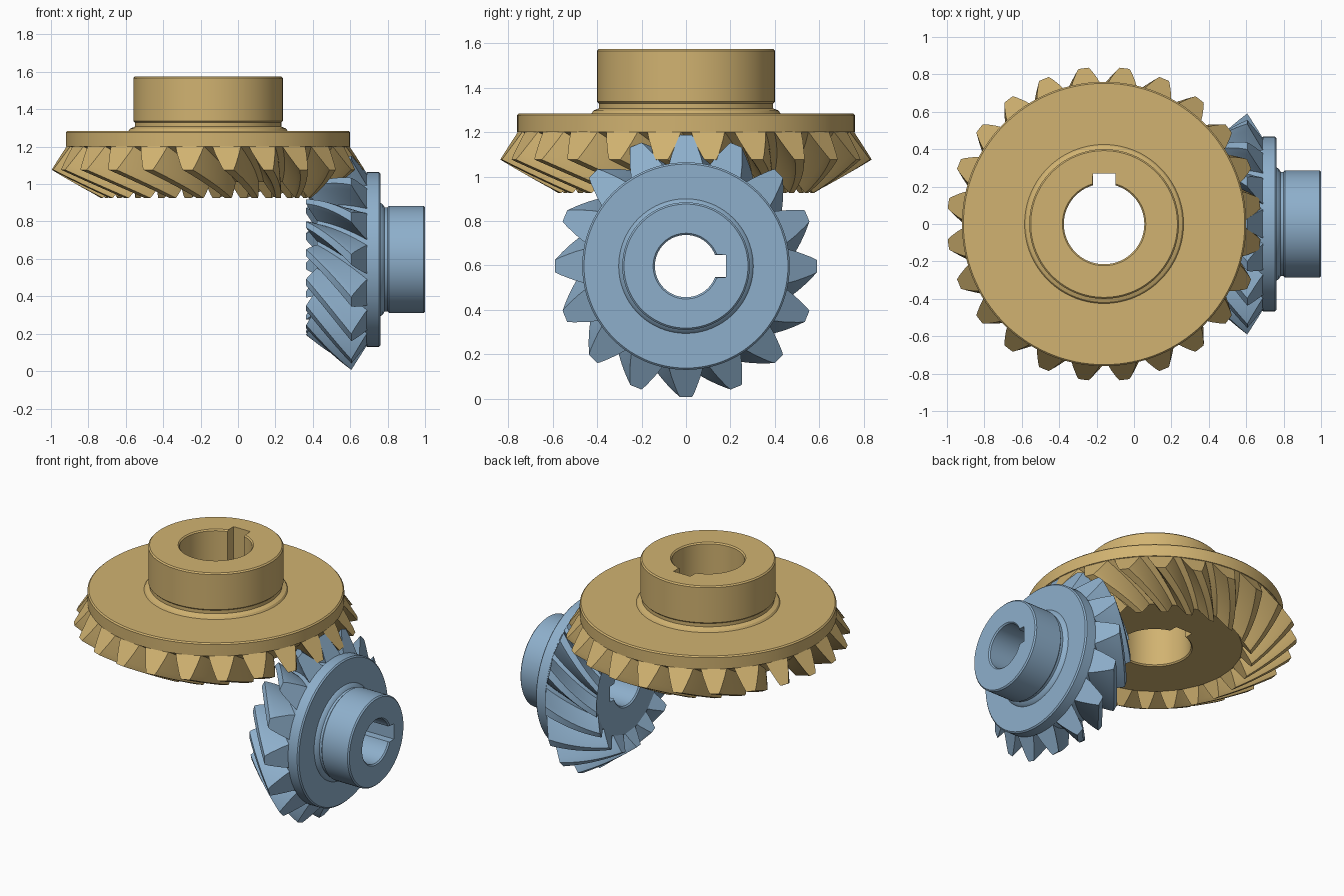
import bpy, bmesh, math
from mathutils import Matrix

cube = bpy.data.objects.get("Cube")
if cube:
    bpy.data.objects.remove(cube, do_unlink=True)

# Shared bevel gear proportions
MODULE = 0.0669
RING_TEETH, PINION_TEETH = 24, 16
INNER = 0.685                      # inner end of the teeth, as a share of the cone
SPIRAL = math.tan(math.radians(35))
SLICES = 12
# Tooth flank: height above the pitch line and half width, both in modules
FLANK = [(-1.4, 1.18), (-1.25, 1.14), (-0.6, 0.98), (0, 0.785),
         (0.5, 0.62), (0.85, 0.48), (1.0, 0.40)]


def make_material(name, color):
    mat = bpy.data.materials.new(name)
    mat.use_nodes = True
    mat.diffuse_color = color
    bsdf = next(n for n in mat.node_tree.nodes if n.type == 'BSDF_PRINCIPLED')
    bsdf.inputs["Base Color"].default_value = color
    bsdf.inputs["Roughness"].default_value = 0.6
    return mat


def finish(bm, name, mat, matrix):
    bmesh.ops.recalc_face_normals(bm, faces=bm.faces)
    mesh = bpy.data.meshes.new(name)
    bm.to_mesh(mesh)
    bm.free()
    obj = bpy.data.objects.new(name, mesh)
    bpy.context.collection.objects.link(obj)
    obj.matrix_world = matrix
    mesh.materials.append(mat)
    bpy.ops.object.select_all(action='DESELECT')
    obj.select_set(True)
    bpy.context.view_layer.objects.active = obj
    bpy.ops.object.shade_smooth_by_angle(angle=math.radians(28))
    return obj


def skin(bm, rings, closed):
    """Join neighbouring rings of vertices with quads."""
    pairs = list(zip(rings, rings[1:]))
    if closed:
        pairs.append((rings[-1], rings[0]))
    for low, high in pairs:
        for i in range(len(low)):
            j = (i + 1) % len(low)
            bm.faces.new((low[i], low[j], high[j], high[i]))


def cone_point(teeth, delta, height):
    """Radius and axial position on the back cone at a tooth height."""
    pitch = teeth * MODULE / 2
    return (pitch + height * MODULE * math.cos(delta),
            pitch / math.tan(delta) - height * MODULE * math.sin(delta))


def make_teeth(name, teeth, delta, hand, phase, mat, matrix):
    """Spiral teeth, each swept along the cone towards its apex."""
    outline = [(h, w) for h, w in FLANK] + [(h, -w) for h, w in reversed(FLANK)]
    bm = bmesh.new()
    for t in range(teeth):
        rings = []
        for k in range(SLICES + 1):
            s = 1 + (INNER - 1) * k / SLICES
            turn = phase + math.tau * t / teeth
            turn += hand * SPIRAL * math.log(1 / s) / math.sin(delta)
            ring = []
            for h, w in outline:
                r, z = cone_point(teeth, delta, h)
                a = turn + w * MODULE / r
                ring.append(bm.verts.new((s * r * math.cos(a), s * r * math.sin(a), s * z)))
            rings.append(ring)
        skin(bm, rings, False)
        bm.faces.new(rings[0])
        bm.faces.new(rings[-1])
    return finish(bm, name, mat, matrix)


def make_body(name, profile, bore, key_width, key_reach, mat, matrix):
    """Turned body whose bore has a keyway; the profile runs in a closed loop."""
    wide = math.asin(key_width / 2 / bore)
    narrow = math.atan(key_width / 2 / key_reach)
    steps, key_steps = 110, 8
    arc = [wide + (math.tau - 2 * wide) * i / steps for i in range(steps + 1)]
    key = [-narrow + 2 * narrow * i / key_steps for i in range(key_steps + 1)]
    bm = bmesh.new()
    rings = []
    for r, z in profile:
        ring = []
        for a in arc + key:
            radius = r if a in arc else max(r, key_reach / math.cos(a))
            turn = a + math.pi / 2
            ring.append(bm.verts.new((radius * math.cos(turn), radius * math.sin(turn), z)))
        rings.append(ring)
    skin(bm, rings, True)
    return finish(bm, name, mat, matrix)


def gear_profile(teeth, delta, rim, rim_top, neck, hub, hub_low, hub_top, bore):
    """Root cone, rim, stepped neck, hub and bore."""
    c = 0.008
    root_r, root_z = cone_point(teeth, delta, -1.25)
    front = root_z * INNER
    return [(root_r * INNER, front), (root_r, root_z), (rim, root_z),
            (rim, rim_top - c), (rim - c, rim_top),
            (neck, rim_top), (neck - c, rim_top + 0.012),
            (hub - c, rim_top + 0.022), (hub - c, hub_low - c),
            (hub, hub_low), (hub, hub_top - c), (hub - c, hub_top),
            (bore + c, hub_top), (bore, hub_top - c),
            (bore, front + c), (bore + c, front)]


brass = make_material("brass yellow", (0.64, 0.45, 0.165, 1))
steel = make_material("steel blue", (0.27, 0.43, 0.60, 1))

# Both axes cross at the common cone apex
apex = Matrix.Translation((-0.16, 0, 0.597))
sideways = apex @ Matrix.Rotation(math.pi / 2, 4, 'Y')
ring_delta = math.atan2(RING_TEETH, PINION_TEETH)
pinion_delta = math.pi / 2 - ring_delta

# Large gear with a vertical axis
make_body("ring_gear_body",
          gear_profile(RING_TEETH, ring_delta, 0.76, 0.688, 0.425, 0.40, 0.74, 0.977, 0.215),
          0.215, 0.12, 0.27, brass, apex)
make_teeth("ring_gear_teeth", RING_TEETH, ring_delta, 1, math.pi / RING_TEETH, brass, apex)

# Small gear with a horizontal axis
make_body("pinion_body",
          gear_profile(PINION_TEETH, pinion_delta, 0.467, 0.922, 0.303, 0.287, 0.968, 1.16, 0.14),
          0.14, 0.10, 0.18, steel, sideways)
make_teeth("pinion_teeth", PINION_TEETH, pinion_delta, -1, 0, steel, sideways)
